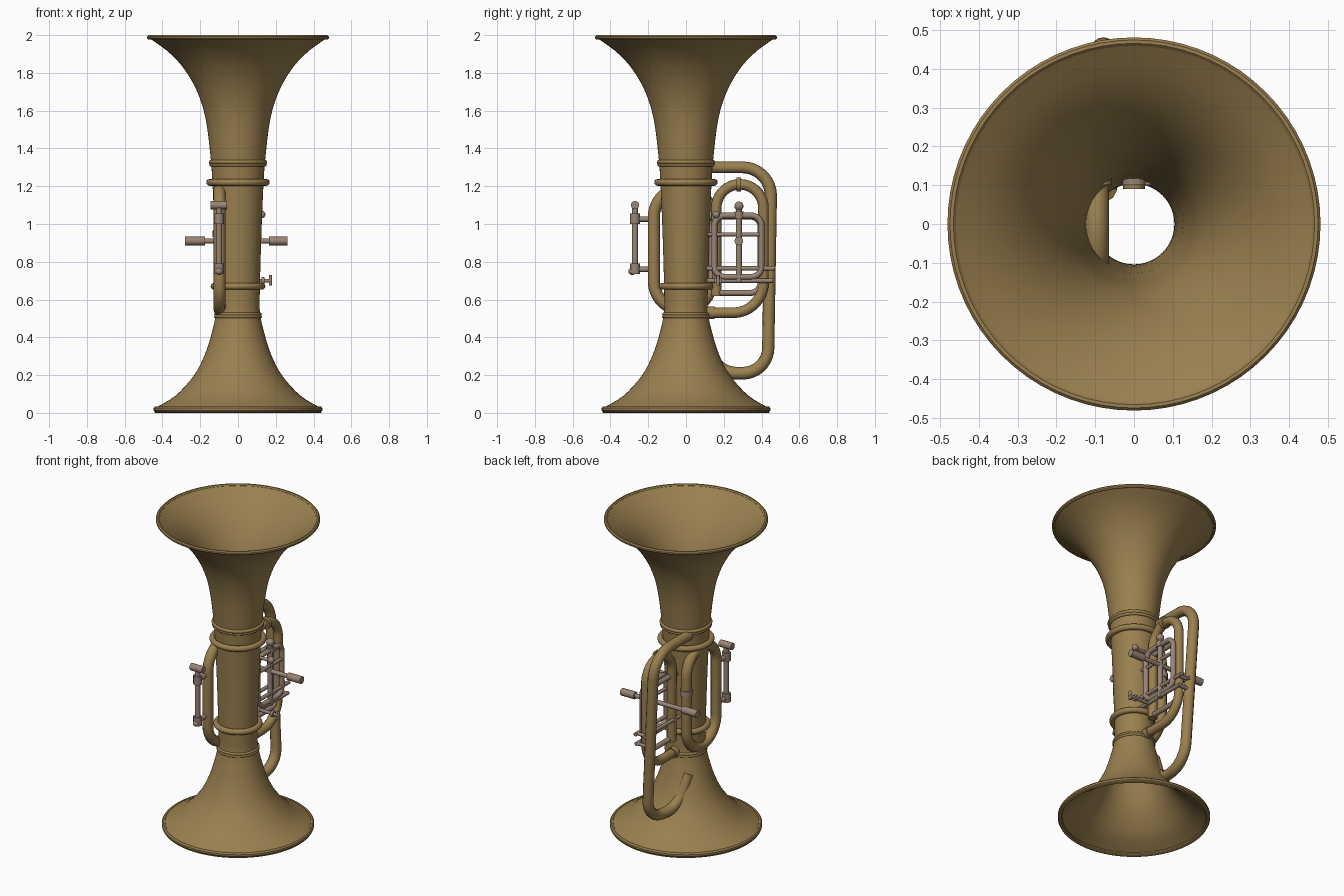
import bpy, math
from mathutils import Vector

if "Cube" in bpy.data.objects:
    bpy.data.objects.remove(bpy.data.objects["Cube"])

def material(name, col):
    m = bpy.data.materials.new(name)
    m.diffuse_color = (*col, 1)
    m.use_nodes = True
    m.node_tree.nodes["Principled BSDF"].inputs["Base Color"].default_value = m.diffuse_color
    return m

BRASS = material("aged_brass", (0.32, 0.214, 0.078))
STEEL = material("dull_nickel", (0.32, 0.235, 0.18))

def finish(ob, mat, angle=40):
    ob.data.materials.clear()
    ob.data.materials.append(mat)
    bpy.ops.object.select_all(action='DESELECT')
    ob.select_set(True)
    bpy.context.view_layer.objects.active = ob
    bpy.ops.object.shade_smooth_by_angle(angle=math.radians(angle))
    return ob

def smooth_profile(pts, n=4):
    """Catmull-Rom through (r, z) points."""
    out = []
    p = [pts[0]] + pts + [pts[-1]]
    for i in range(1, len(p) - 2):
        a, b, c, d = (Vector(q) for q in p[i - 1:i + 3])
        for k in range(n):
            t = k / n
            out.append(0.5 * (2 * b + (c - a) * t + (2 * a - 5 * b + 4 * c - d) * t * t
                              + (3 * b - a - 3 * c + d) * t ** 3))
    return out + [Vector(pts[-1])]

def lathe(name, prof, mat, seg=72):
    """Spin a closed (r, z) loop around z."""
    n = len(prof)
    verts = [(r * math.cos(2 * math.pi * s / seg), r * math.sin(2 * math.pi * s / seg), z)
             for s in range(seg) for r, z in prof]
    faces = [(s * n + i, (s + 1) % seg * n + i, (s + 1) % seg * n + (i + 1) % n, s * n + (i + 1) % n)
             for s in range(seg) for i in range(n)]
    me = bpy.data.meshes.new(name)
    me.from_pydata(verts, [], faces)
    ob = bpy.data.objects.new(name, me)
    bpy.context.collection.objects.link(ob)
    return finish(ob, mat)

def ring(name, z, major, minor, mat=BRASS):
    loop = [(major + minor * math.cos(a * math.pi / 6), z + minor * math.sin(a * math.pi / 6))
            for a in range(12)]
    return lathe(name, loop, mat)

def fillet(pts, rad, closed, n=9):
    """Round the corners of a polyline with arcs."""
    pts = [Vector(p) for p in pts]
    out, N = [], len(pts)
    for i, p in enumerate(pts):
        if not closed and i in (0, N - 1):
            out.append(p)
            continue
        a, b = (pts[i - 1] - p), (pts[(i + 1) % N] - p)
        ang = a.angle(b)
        t = min(rad / math.tan(ang / 2), a.length * 0.5, b.length * 0.5)
        r = t * math.tan(ang / 2)
        a, b = a.normalized(), b.normalized()
        c = p + (a + b).normalized() * (r / math.sin(ang / 2))
        u, v = p + a * t - c, p + b * t - c
        tot = math.pi - ang
        for k in range(n + 1):
            f = k / n
            out.append(c + (u * math.sin((1 - f) * tot) + v * math.sin(f * tot)) / math.sin(tot))
    return out

def tube(name, pts, r, mat, rad=0.1, closed=False, r_end=None):
    path = fillet(pts, rad, closed)
    cu = bpy.data.curves.new(name, 'CURVE')
    cu.dimensions = '3D'
    cu.bevel_depth = r
    cu.bevel_resolution = 4
    cu.use_fill_caps = True
    sp = cu.splines.new('POLY')
    sp.points.add(len(path) - 1)
    sp.use_cyclic_u = closed
    for i, p in enumerate(path):
        sp.points[i].co = (*p, 1)
        if r_end:
            sp.points[i].radius = 1 + (r_end / r - 1) * i / (len(path) - 1)
    tmp = bpy.data.objects.new(name + "_tmp", cu)
    bpy.context.collection.objects.link(tmp)
    dg = bpy.context.evaluated_depsgraph_get()
    me = bpy.data.meshes.new_from_object(tmp.evaluated_get(dg))
    bpy.data.objects.remove(tmp)
    ob = bpy.data.objects.new(name, me)
    bpy.context.collection.objects.link(ob)
    return finish(ob, mat)

def ball(name, loc, r, mat=STEEL):
    bpy.ops.mesh.primitive_uv_sphere_add(segments=20, ring_count=12, radius=r, location=loc)
    ob = bpy.context.object
    ob.name = name
    return finish(ob, mat)

def rod(name, a, b, r, mat=STEEL):
    return tube(name, [a, b], r, mat)

# Double-flared body with thin wall
outer = smooth_profile([(0.435, 0.028), (0.33, 0.092), (0.232, 0.2), (0.175, 0.31), (0.14, 0.42),
                        (0.118, 0.52), (0.115, 0.62), (0.124, 0.95), (0.137, 1.25), (0.148, 1.38),
                        (0.165, 1.52), (0.19, 1.63), (0.235, 1.74), (0.3, 1.84), (0.38, 1.92),
                        (0.472, 1.985)])
inner = [(max(p[0] - 0.011, 0.104), p[1] + (0.008 if p[1] > 1.5 else -0.008 if p[1] < 0.4 else 0))
         for p in reversed(outer)]
lathe("flared_body", [tuple(p) for p in outer] + inner, BRASS)

# Rolled rims
def rim(name, z0, z1, r, w):
    h = z1 - z0
    lathe(name, [(r - w, z0 + h * .3), (r - w * .7, z0), (r - w * .3, z0), (r, z0 + h * .3),
                 (r, z0 + h * .7), (r - w * .3, z1), (r - w * .7, z1), (r - w, z1 - h * .3)], BRASS)
rim("top_rim", 1.977, 2.0, 0.481, 0.022)
rim("bottom_rim", 0.005, 0.034, 0.447, 0.025)
rim("bottom_lip", 0.0, 0.012, 0.442, 0.015)

# Collars and support rings
for i, (z, major, minor) in enumerate([(1.328, 0.144, 0.011), (1.313, 0.143, 0.009), (1.22, 0.15, 0.018),
                                       (0.67, 0.127, 0.018), (0.523, 0.118, 0.008), (0.51, 0.119, 0.008)]):
    ring("support_ring_%d" % i, z, major, minor)

# Long outer tube leaning down to a hook that meets the lower flare
tube("outer_tube", [(-0.088, 0.1, 1.3), (-0.088, 0.452, 1.3), (-0.025, 0.433, 0.21),
                    (-0.06, 0.17, 0.21), (-0.08, 0.09, 0.4)], 0.031, BRASS, 0.15, r_end=0.035)

# Oval loop passing through the left side of the body
L = -0.097
tube("side_loop", [(L, -0.17, 0.545), (L, 0.135, 0.545), (L, 0.135, 1.19), (L, -0.17, 1.19)],
     0.032, BRASS, 0.15, closed=True)
rod("side_loop_clamp", (L, 0.135, 0.93), (L, 0.135, 0.965), 0.038, STEEL)

# Inner bow: from the body, up the back, over the arch and down
tube("inner_bow", [(0, 0.09, 0.53), (0, 0.41, 0.53), (0, 0.41, 1.21), (-0.01, 0.16, 1.21), (-0.01, 0.16, 0.62)],
     0.028, BRASS, 0.17)
rod("bow_ferrule", (0, 0.1, 0.53), (0, 0.15, 0.53), 0.034, BRASS)
rod("arch_clamp", (0, 0.268, 1.21), (0, 0.292, 1.21), 0.037, BRASS)

# Valve slides: rounded frames behind the body
V = 0.035
for i, (x, y0, y1, z0, z1) in enumerate([(V, 0.15, 0.40, 0.72, 1.045), (-0.005, 0.135, 0.395, 0.635, 1.04)]):
    tube("slide_frame_%d" % i, [(x, y0, z0), (x, y1, z0), (x, y1, z1), (x, y0, z1)],
         0.016, STEEL, 0.055, closed=True)
for i, (x, z, y0, y1, r) in enumerate([(V, 0.945, 0.1, 0.41, 0.011), (V, 0.765, 0.1, 0.47, 0.012),
                                       (V, 0.70, 0.11, 0.46, 0.012), (-0.03, 0.765, 0.1, 0.47, 0.011)]):
    rod("slide_bar_%d" % i, (x, y0, z), (x, y1, z), r)
for i, z in enumerate((0.70, 0.765)):
    rod("cross_tie_%d" % i, (-0.07, 0.45, z), (V, 0.45, z), 0.011)
rod("valve_rod", (V, 0.28, 0.69), (V, 0.28, 1.1), 0.016)
rod("valve_cap", (V, 0.28, 1.03), (V, 0.28, 1.065), 0.024)
ball("valve_knob", (V, 0.28, 1.095), 0.024)
rod("valve_mount", (0, 0.1, 1.045), (0, 0.135, 1.045), 0.03)
rod("side_stem", (V, 0.16, 1.045), (0.125, 0.16, 1.045), 0.01)
ball("side_knob", (0.125, 0.16, 1.05), 0.02)

# Cross lever with thick handles at both ends
rod("lever_shaft", (-0.2, 0.28, 0.91), (0.2, 0.28, 0.91), 0.014)
for side, x0, x1 in (("left", -0.28, -0.175), ("right", 0.165, 0.262)):
    rod("lever_handle_" + side, (x0, 0.28, 0.91), (x1, 0.28, 0.91), 0.023)

# Small thumbscrew on the right
rod("thumbscrew_stem", (0.03, 0.17, 0.70), (0.18, 0.17, 0.70), 0.01)
rod("thumbscrew_wing", (0.172, 0.17, 0.675), (0.172, 0.17, 0.73), 0.009)
rod("thumbscrew_collar", (0.125, 0.17, 0.70), (0.14, 0.17, 0.70), 0.02)

# Front key: rod on two brackets with a crosswise finger grip
K, Y = -0.1, -0.27
rod("key_rod", (K, Y, 0.74), (K, Y, 1.1), 0.016)
rod("key_grip", (-0.145, Y, 1.1), (-0.058, Y, 1.1), 0.022)
for i, z in enumerate((0.76, 1.025)):
    rod("key_bracket_%d" % i, (K, Y, z), (K, -0.17, z), 0.014)
    rod("key_sleeve_%d" % i, (K, Y, z - 0.025), (K, Y, z + 0.03), 0.026)
ball("key_foot", (K, Y - 0.015, 0.75), 0.02)
